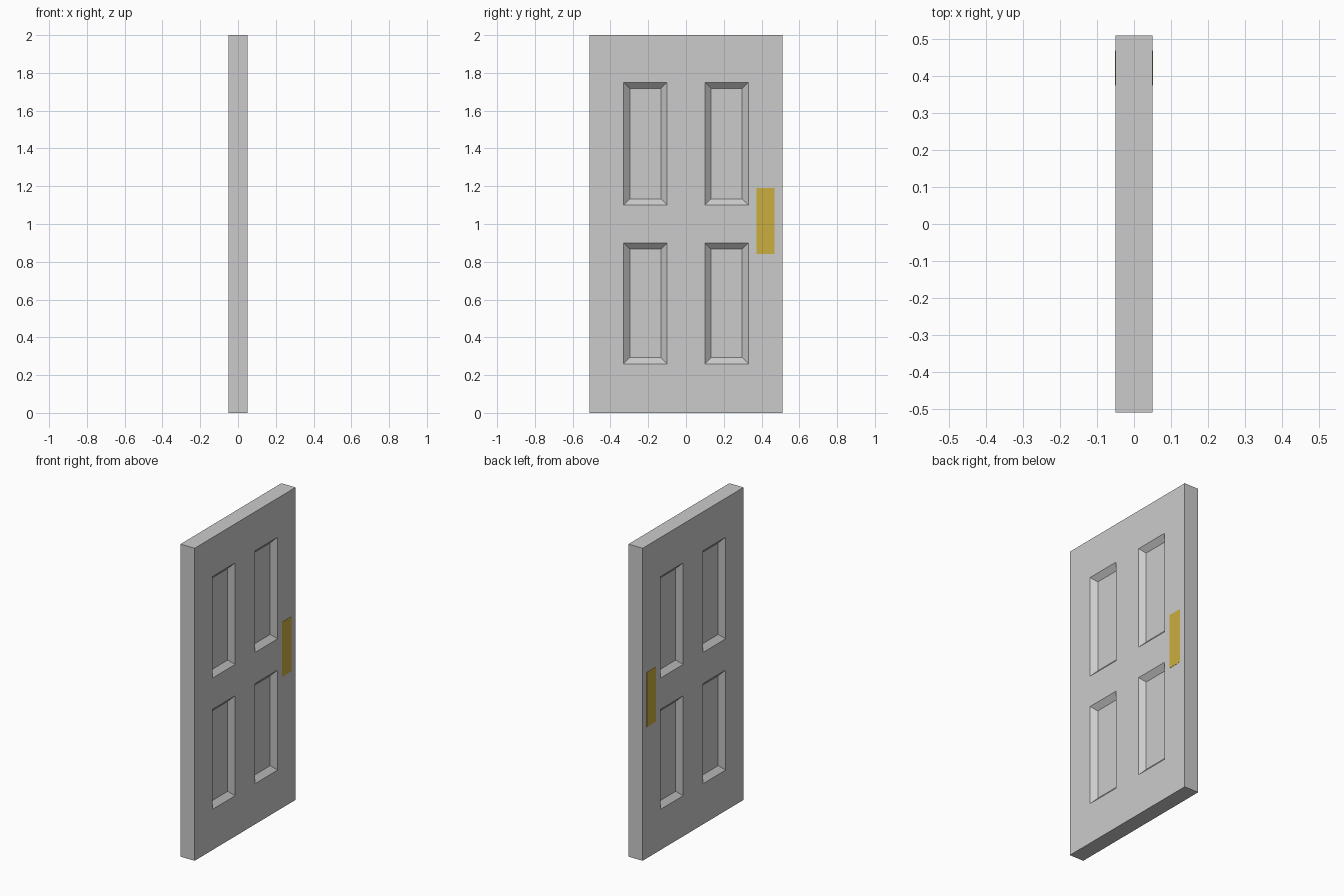
import bpy, bmesh

if "Cube" in bpy.data.objects:
    bpy.data.objects.remove(bpy.data.objects["Cube"])

HALF_T = 0.05
YS = [-0.51, -0.33, -0.10, 0.10, 0.33, 0.51]
ZS = [0.0, 0.26, 0.90, 1.10, 1.75, 2.0]

# Door slab: both faces gridded by rails and stiles, panel cells inset and sunk
bm = bmesh.new()
grids = {}
panels = []
for side in (-1, 1):
    g = [[bm.verts.new((side * HALF_T, y, z)) for z in ZS] for y in YS]
    grids[side] = g
    for i in range(5):
        for j in range(5):
            loop = [g[i][j], g[i + 1][j], g[i + 1][j + 1], g[i][j + 1]]
            f = bm.faces.new(loop if side > 0 else loop[::-1])
            if i in (1, 3) and j in (1, 3):
                panels.append(f)


# Slab edges joining the two faces
def rim(index_path):
    for (a, b), (c, d) in zip(index_path, index_path[1:]):
        bm.faces.new((grids[1][a][b], grids[-1][a][b],
                      grids[-1][c][d], grids[1][c][d]))


rim([(i, 0) for i in range(6)] + [(5, j) for j in range(1, 6)]
    + [(i, 5) for i in range(4, -1, -1)] + [(0, j) for j in range(4, -1, -1)])
bmesh.ops.recalc_face_normals(bm, faces=bm.faces)

# Sunken panels with sloped borders
bmesh.ops.inset_individual(bm, faces=panels, thickness=0.046)
for f in panels:
    for v in f.verts:
        v.co.x -= 0.03 if v.co.x > 0 else -0.03
bmesh.ops.recalc_face_normals(bm, faces=bm.faces)
mesh = bpy.data.meshes.new("door_slab")
bm.to_mesh(mesh)
bm.free()
bpy.context.collection.objects.link(bpy.data.objects.new("door_slab", mesh))

# Thin brass push plates on both faces
brass = bpy.data.materials.new("brass")
brass.diffuse_color = (0.60, 0.42, 0.05, 1)
brass.use_nodes = True
brass.node_tree.nodes["Principled BSDF"].inputs["Base Color"].default_value = brass.diffuse_color
for name, side in (("push_plate_front", 1), ("push_plate_back", -1)):
    bpy.ops.mesh.primitive_cube_add(size=1, location=(side * HALF_T, 0.422, 1.015))
    plate = bpy.context.object
    plate.name = name
    plate.scale = (0.002, 0.095, 0.35)
    plate.data.materials.append(brass)
